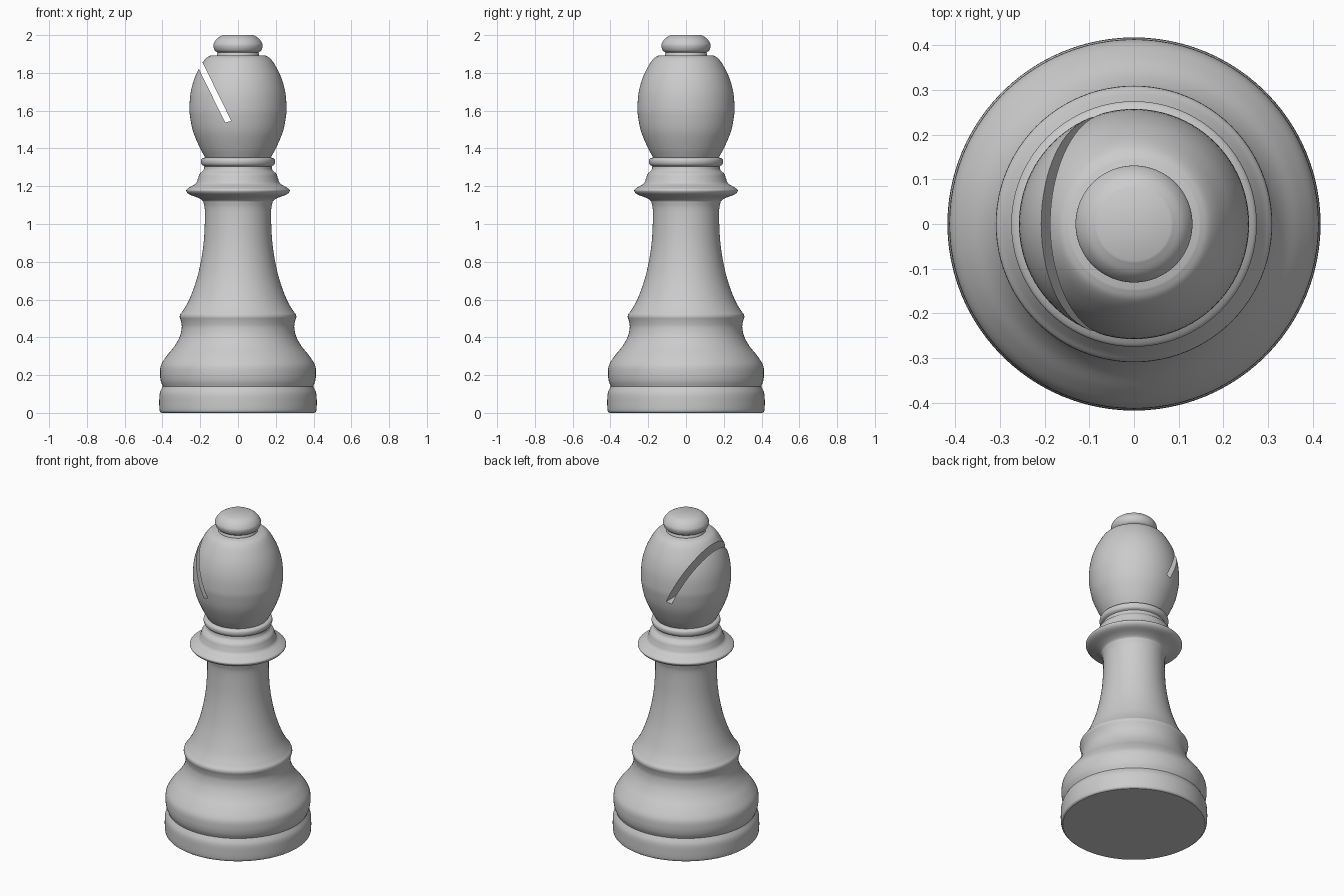
import bpy, bmesh, math
from mathutils import Vector

if "Cube" in bpy.data.objects:
    bpy.data.objects.remove(bpy.data.objects["Cube"])

SIDES = 96


def smooth_curve(pts, steps=5):
    """Catmull-Rom curve through (radius, z) points."""
    p = [Vector(q) for q in pts]
    p = [2 * p[0] - p[1]] + p + [2 * p[-1] - p[-2]]
    out = []
    for a, b, c, d in zip(p, p[1:], p[2:], p[3:]):
        for i in range(steps):
            t = i / steps
            out.append(0.5 * (2 * b + (c - a) * t + (2 * a - 5 * b + 4 * c - d) * t * t
                              + (3 * b - a - 3 * c + d) * t ** 3))
    return out + [p[-2]]


def shade(ob):
    bpy.ops.object.select_all(action='DESELECT')
    ob.select_set(True)
    bpy.context.view_layer.objects.active = ob
    bpy.ops.object.shade_smooth_by_angle(angle=math.radians(35))


def mesh_object(name, bm):
    bmesh.ops.recalc_face_normals(bm, faces=bm.faces)
    me = bpy.data.meshes.new(name)
    bm.to_mesh(me)
    bm.free()
    ob = bpy.data.objects.new(name, me)
    bpy.context.collection.objects.link(ob)
    return ob


def lathe(name, *sections):
    """Closed turned solid; corners between sections stay sharp."""
    prof = []
    for s in sections:
        for q in smooth_curve(s):
            if not prof or (q - prof[-1]).length > 1e-4:
                prof.append(q)
    bm = bmesh.new()
    rings = [[bm.verts.new((r * math.cos(2 * math.pi * k / SIDES),
                            r * math.sin(2 * math.pi * k / SIDES), z))
              for k in range(SIDES)] for r, z in prof]
    for lo, hi in zip(rings, rings[1:]):
        for k in range(SIDES):
            j = (k + 1) % SIDES
            bm.faces.new((lo[k], lo[j], hi[j], hi[k]))
    bm.faces.new(rings[0][::-1])
    bm.faces.new(rings[-1])
    return mesh_object(name, bm)


# Base, stem and collar
base = lathe("base",
             [(.405, 0), (.415, .012), (.417, .06), (.414, .105), (.398, .14)],
             [(.398, .14), (.409, .17), (.413, .21), (.407, .255), (.375, .305),
              (.335, .355), (.308, .405), (.298, .45), (.301, .48), (.309, .508)],
             [(.309, .508), (.306, .522), (.289, .545), (.258, .60), (.221, .70),
              (.197, .80), (.182, .90), (.176, 1.0), (.176, 1.08), (.184, 1.12)])
collar = lathe("collar",
               [(.176, 1.09), (.184, 1.12), (.21, 1.138), (.255, 1.155), (.272, 1.17),
                (.272, 1.183), (.25, 1.198), (.223, 1.215), (.212, 1.24),
                (.203, 1.265), (.183, 1.285), (.178, 1.305)],
               [(.178, 1.305), (.191, 1.314), (.196, 1.33), (.191, 1.346), (.17, 1.353)])

# Egg-shaped head with a slanted slot
head = lathe("head",
             [(.165, 1.34), (.178, 1.36), (.205, 1.41), (.238, 1.49), (.254, 1.57),
              (.257, 1.62), (.25, 1.70), (.229, 1.775), (.197, 1.84), (.17, 1.877),
              (.145, 1.892)])
bm = bmesh.new()
slot = [(-.068, 1.537), (-.036, 1.546), (-.232, 1.946), (-.264, 1.937)]
front, back = [[bm.verts.new((x, y, z)) for x, z in slot] for y in (-.5, .5)]
bm.faces.new(front)
bm.faces.new(back[::-1])
for i in range(4):
    j = (i + 1) % 4
    bm.faces.new((front[i], front[j], back[j], back[i]))
cutter = mesh_object("slot_cutter", bm)
cutter.hide_render = True
mod = head.modifiers.new("slot", 'BOOLEAN')
mod.operation, mod.object, mod.solver = 'DIFFERENCE', cutter, 'EXACT'
bpy.context.view_layer.objects.active = head
bpy.ops.object.modifier_apply(modifier=mod.name)
bpy.data.objects.remove(cutter)

# Finial on top
finial = lathe("finial",
               [(.112, 1.885), (.112, 1.895), (.108, 1.908)],
               [(.108, 1.908), (.122, 1.918), (.13, 1.938), (.128, 1.957),
                (.11, 1.982), (.082, 2.0)])

for ob in (base, collar, head, finial):
    shade(ob)
